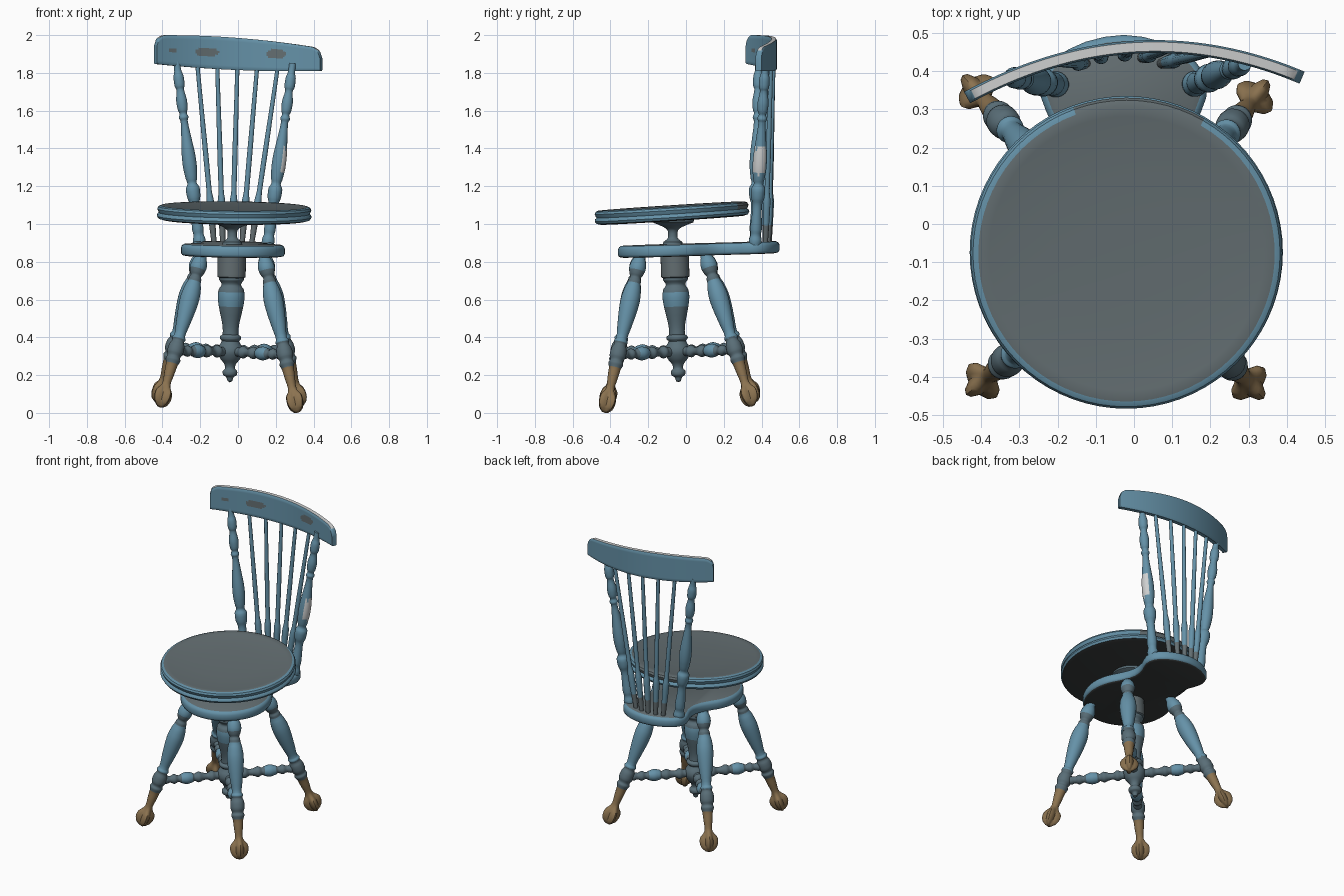
import bpy, bmesh, math
from mathutils import Vector

if "Cube" in bpy.data.objects:
    bpy.data.objects.remove(bpy.data.objects["Cube"])


def mat(name, rgb):
    m = bpy.data.materials.new(name)
    m.diffuse_color = (*rgb, 1)
    m.use_nodes = True
    m.node_tree.nodes["Principled BSDF"].inputs["Base Color"].default_value = m.diffuse_color
    return m


BLUE = mat("worn blue paint", (0.13, 0.285, 0.39))
GREY = mat("grey leather wear", (0.125, 0.155, 0.165))
SLATE = mat("slate blue grime", (0.10, 0.155, 0.185))
DARK = mat("dark underside", (0.04, 0.045, 0.045))
TAN = mat("brass feet", (0.26, 0.17, 0.08))
WHITE = mat("bare white edge", (0.62, 0.63, 0.63))


def finish(name, bm, mats, rule, angle=40):
    """Turn a bmesh into a smooth-shaded object, colouring faces by rule(face)."""
    bmesh.ops.remove_doubles(bm, verts=bm.verts, dist=1e-5)
    bmesh.ops.recalc_face_normals(bm, faces=bm.faces)
    bm.normal_update()
    for f in bm.faces:
        f.smooth = True
        f.material_index = rule(f) if rule else 0
    me = bpy.data.meshes.new(name)
    bm.to_mesh(me)
    bm.free()
    for m in mats:
        me.materials.append(m)
    me.set_sharp_from_angle(angle=math.radians(angle))
    ob = bpy.data.objects.new(name, me)
    bpy.context.collection.objects.link(ob)
    return ob


def smooth_profile(pts, sub):
    out = []
    for i in range(len(pts) - 1):
        a, b, c, d = (pts[min(max(j, 0), len(pts) - 1)] for j in (i - 1, i, i + 1, i + 2))
        for k in range(sub):
            t = k / sub
            r = 0.5 * (2 * b[1] + (c[1] - a[1]) * t + (2 * a[1] - 5 * b[1] + 4 * c[1] - d[1]) * t * t
                       + (3 * b[1] - a[1] - 3 * c[1] + d[1]) * t ** 3)
            out.append((b[0] + (c[0] - b[0]) * t, max(r, 0)))
    return out + [pts[-1]]


def turning(name, pts, p0, p1, mats, rule=None, seg=20, sub=3, flute=None, angle=40):
    """Lathe (u, radius) points along the line p0 -> p1; rule(u, face) picks the colour."""
    p0, p1 = Vector(p0), Vector(p1)
    axis = p1 - p0
    a = axis.normalized()
    h = Vector((a.x, a.y, 0))
    ex = h if h.length > 0.1 else Vector((1, 0, 0))
    ex = (ex - a * ex.dot(a)).normalized()
    ey = a.cross(ex)
    bm = bmesh.new()
    rings = []
    for u, r in smooth_profile(pts, sub):
        ring = []
        for k in range(seg):
            th = 2 * math.pi * k / seg
            rr = r * (1 + (flute(u) if flute else 0) * math.cos(4 * th))
            ring.append(bm.verts.new(p0 + axis * u + (ex * math.cos(th) + ey * math.sin(th)) * rr))
        rings.append(ring)
    for A, B in zip(rings, rings[1:]):
        for k in range(seg):
            n = (k + 1) % seg
            bm.faces.new((A[k], A[n], B[n], B[k]))
    for ring, p in ((rings[0], pts[0]), (rings[-1], pts[-1])):
        if p[1] > 0.001:
            bm.faces.new(ring)
    L2 = axis.length_squared

    def face_rule(f):
        return rule((f.calc_center_median() - p0).dot(axis) / L2, f)
    return finish(name, bm, mats, face_rule if rule else None, angle)


# Round swivel seat, slightly tilted, dished top
tilt = Vector((0.012, -0.064, 1)).normalized()
seat_c = Vector((-0.02, -0.075, 1.055))


def seat_rule(u, f):
    c = f.calc_center_median()
    r = (c - seat_c - tilt * u).length
    if f.normal.z < -0.8:
        return 2
    if r < 0.39 and f.normal.z > 0.8:
        return 1
    return 1 if c.y > 0.26 and u > 0.0 and abs(c.x - 0.02) < 0.17 else 0


turning("seat", [(-0.035, 0), (-0.035, 0.38), (-0.029, 0.402), (-0.016, 0.41), (-0.004, 0.407), (0.002, 0.399),
                 (0.009, 0.403), (0.022, 0.408), (0.034, 0.402), (0.04, 0.388), (0.037, 0.36), (0.031, 0.3),
                 (0.026, 0.2), (0.024, 0.1), (0.023, 0)],
        seat_c, seat_c + tilt, [BLUE, GREY, DARK], seat_rule, seg=72, sub=1)

# Screw and flared hub under the seat
turning("seat_screw", [(0.87, 0.055), (0.905, 0.05), (0.92, 0.03), (0.935, 0.025), (0.965, 0.027), (0.982, 0.045),
                       (1.0, 0.085), (1.01, 0.11), (1.03, 0.11)],
        (-0.03, -0.07, 0), (-0.03, -0.07, 1), [SLATE], seg=28, sub=2)

# Base plate: round front, waist, and a rounded rear lobe for the back
half = [(0.275 * math.cos(math.radians(a)), -0.085 + 0.275 * math.sin(math.radians(a))) for a in range(-90, 36, 5)]
half += [(0.205, 0.11), (0.188, 0.145), (0.178, 0.185), (0.178, 0.22), (0.187, 0.26), (0.203, 0.295), (0.216, 0.33),
         (0.218, 0.365), (0.207, 0.4), (0.184, 0.43), (0.145, 0.457), (0.1, 0.477), (0.05, 0.49), (0, 0.495)]
outline = half + [(-x, y) for x, y in reversed(half[1:-1])]
bm = bmesh.new()
loops = []
for off, z in ((0.02, -0.031), (0.006, -0.027), (0, -0.016), (0, 0.012), (0.005, 0.024), (0.016, 0.031)):
    loop = []
    for i, (x, y) in enumerate(outline):
        (ax, ay), (bx, by) = outline[i - 1], outline[(i + 1) % len(outline)]
        n = Vector((by - ay, ax - bx)).normalized()
        px, py = x - n.x * off, y - n.y * off
        loop.append(bm.verts.new((px - 0.027, py, 0.863 + z + 0.03 * py - 0.012 * px)))
    loops.append(loop)
for A, B in zip(loops, loops[1:]):
    for i in range(len(A)):
        j = (i + 1) % len(A)
        bm.faces.new((A[i], A[j], B[j], B[i]))
bm.faces.new(loops[0])
bm.faces.new(loops[-1])
finish("base_plate", bm, [BLUE, GREY, DARK], lambda f: 1 if f.normal.z > 0.95 else 2 if f.normal.z < -0.95 else 0, 50)

# Turned centre column with drop finial
turning("centre_column", [(0.162, 0), (0.168, 0.012), (0.19, 0.02), (0.2, 0.036), (0.222, 0.038), (0.235, 0.026),
                          (0.26, 0.032), (0.285, 0.052), (0.32, 0.067), (0.35, 0.063), (0.38, 0.046), (0.39, 0.055),
                          (0.405, 0.055), (0.415, 0.042), (0.47, 0.045), (0.54, 0.06), (0.61, 0.071), (0.655, 0.066),
                          (0.675, 0.052), (0.69, 0.055), (0.705, 0.066), (0.715, 0.066), (0.72, 0.074), (0.74, 0.075),
                          (0.8, 0.075), (0.85, 0.075)],
        (-0.046, -0.035, 0), (-0.03, -0.065, 1), [SLATE, BLUE, GREY],
        lambda u, f: 1 if 0.56 < u < 0.64 else 2 if u > 0.72 else 0, seg=32)

# Splayed legs with claw feet, and a stretcher from each to the column
leg_profile = [(0, 0.028), (0.03, 0.03), (0.06, 0.04), (0.1, 0.044), (0.14, 0.036), (0.16, 0.028), (0.18, 0.034),
               (0.2, 0.035), (0.24, 0.044), (0.31, 0.051), (0.4, 0.047), (0.5, 0.037), (0.58, 0.029), (0.6, 0.037),
               (0.62, 0.032), (0.65, 0.041), (0.7, 0.043), (0.73, 0.034), (0.75, 0.04), (0.775, 0.034), (0.79, 0.031),
               (0.85, 0.027), (0.91, 0.022), (0.94, 0.027), (0.975, 0.042), (1.015, 0.045), (1.055, 0.036),
               (1.08, 0.018), (1.088, 0)]
stretcher_profile = [(0, 0.03), (0.18, 0.024), (0.24, 0.033), (0.3, 0.02), (0.37, 0.024), (0.43, 0.033), (0.49, 0.022),
                     (0.52, 0.03), (0.6, 0.037), (0.68, 0.028), (0.72, 0.02), (0.78, 0.03), (0.84, 0.02), (0.9, 0.026),
                     (1, 0.018)]
legs = {
    "front_left": ((-0.19, -0.24, 0.845), (-0.395, -0.41, 0.095)),
    "front_right": ((0.135, -0.24, 0.84), (0.30, -0.415, 0.068)),
    "back_left": ((-0.195, 0.10, 0.85), (-0.41, 0.345, 0.12)),
    "back_right": ((0.135, 0.10, 0.85), (0.315, 0.33, 0.10)),
}
for side, (top, foot) in legs.items():
    turning(side + "_leg", leg_profile, top, foot, [BLUE, SLATE, TAN],
            lambda u, f: 2 if u > 0.778 else 1 if 0.11 < u < 0.2 or 0.61 < u else 0,
            seg=24, flute=lambda u: 0.24 * min(max((u - 0.92) / 0.05, 0), 1))
    turning(side + "_stretcher", stretcher_profile, (-0.042, -0.045, 0.325),
            Vector(top).lerp(Vector(foot), 0.69), [SLATE, BLUE], lambda u, f: 1 if 0.53 < u < 0.67 else 0, seg=18)


# Curved crest rail with rounded upper corners and worn patches
def crest_y(x):
    return 0.4627 + 0.061 * x - 0.55 * x * x


X0, X1, N, M = -0.437, 0.44, 110, 16
bm = bmesh.new()
sections = []
for i in range(N + 1):
    x = X0 + (X1 - X0) * (0.5 - 0.5 * math.cos(math.pi * i / N)) if i in (0, N) else X0 + (X1 - X0) * i / N
    s = x / 0.435
    top = 1.985 - 0.034 * s - 0.02 * s * s
    bot = 1.815 - 0.018 * s + 0.014 * s * s
    d = min(x - X0, X1 - x) / 0.05
    if d < 1:
        top -= 0.05 * (1 - math.sqrt(max(0, 1 - (1 - d) ** 2)))
    slope = Vector((-(0.061 - 1.1 * x), 1)).normalized()
    sec = []
    for sign in (-1, 1):
        for j in range(M + 1):
            v = j / M if sign < 0 else 1 - j / M
            t = sign * (0.012 if j in (0, M) else 0.017)
            sec.append(bm.verts.new((x + slope.x * t, crest_y(x) + slope.y * t, bot + (top - bot) * v)))
    sections.append(sec)
for A, B in zip(sections, sections[1:]):
    for j in range(len(A)):
        k = (j + 1) % len(A)
        bm.faces.new((A[j], A[k], B[k], B[j]))
bm.faces.new(sections[0])
bm.faces.new(sections[-1])
patches = [(-0.345, 1.92, 0.02, 0.014), (-0.165, 1.91, 0.062, 0.025), (0.2, 1.9, 0.052, 0.027)]


def crest_rule(f):
    c = f.calc_center_median()
    if f.normal.z > 0.7:
        return 2
    worn = any(((c.x - x) / w) ** 2 + ((c.z - z) / h) ** 2 < 1 for x, z, w, h in patches)
    return 1 if worn and f.normal.y < -0.5 else 0


finish("crest_rail", bm, [BLUE, GREY, WHITE], crest_rule, 45)

# Two thick turned back posts
post_profile = [(0, 0.03), (0.04, 0.034), (0.07, 0.027), (0.1, 0.031), (0.2, 0.025), (0.24, 0.026), (0.27, 0.035),
                (0.32, 0.037), (0.345, 0.025), (0.37, 0.03), (0.43, 0.037), (0.5, 0.036), (0.58, 0.028), (0.68, 0.019),
                (0.7, 0.026), (0.72, 0.019), (0.74, 0.026), (0.79, 0.029), (0.85, 0.02), (0.87, 0.027), (0.92, 0.027),
                (0.95, 0.019), (1, 0.018)]
for side, bottom, top in (("left", (-0.2, 0.365, 0.875), (-0.325, crest_y(-0.325), 1.86)),
                          ("right", (0.155, 0.365, 0.875), (0.29, 0.42, 1.85))):
    turning(side + "_back_post", post_profile, bottom, top, [BLUE, WHITE],
            lambda u, f, s=side: 1 if s == "right" and 0.4 < u < 0.54 and f.normal.x > 0.45 else 0)

# Five slender spindles fanning out between the posts
for n, (xb, yb, xt) in enumerate(((-0.125, 0.42, -0.215), (-0.08, 0.435, -0.11), (-0.03, 0.44, -0.003),
                                  (0.02, 0.435, 0.102), (0.07, 0.42, 0.212))):
    turning("spindle_%d" % (n + 1), [(0, 0.013), (0.12, 0.017), (0.25, 0.02), (0.3, 0.014), (0.5, 0.014),
                                     (0.75, 0.012), (1, 0.011)],
            (xb, yb, 0.88), (xt, crest_y(xt), 1.84), [BLUE, GREY], lambda u, f: 1 if u < 0.12 else 0, seg=12)
